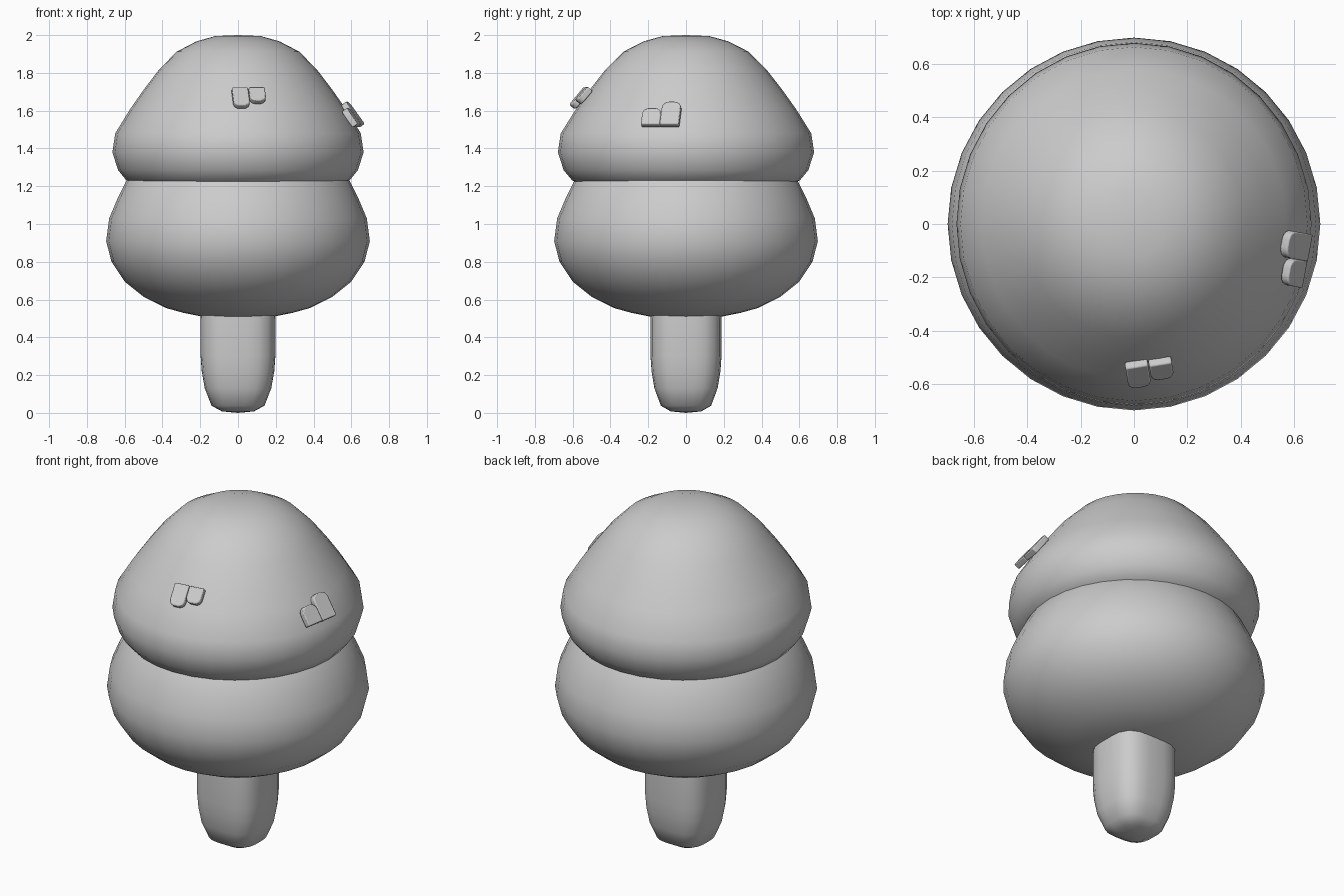
import bpy
import bmesh
import math
from mathutils import Matrix, Vector

if "Cube" in bpy.data.objects:
    bpy.data.objects.remove(bpy.data.objects["Cube"])

grey = bpy.data.materials.new("plain grey")
grey.diffuse_color = (0.6, 0.6, 0.6, 1)
grey.use_nodes = True
grey.node_tree.nodes["Principled BSDF"].inputs["Base Color"].default_value = grey.diffuse_color


def finish(name, bm, angle):
    bmesh.ops.recalc_face_normals(bm, faces=bm.faces)
    mesh = bpy.data.meshes.new(name)
    bm.to_mesh(mesh)
    bm.free()
    mesh.materials.append(grey)
    obj = bpy.data.objects.new(name, mesh)
    bpy.context.collection.objects.link(obj)
    bpy.ops.object.select_all(action='DESELECT')
    obj.select_set(True)
    bpy.context.view_layer.objects.active = obj
    bpy.ops.object.shade_smooth_by_angle(angle=math.radians(angle))
    return obj


def loft(name, profile, sides, sx=1.0, sy=1.0, power=2.0):
    """Stack of (radius, height) rings; power above 2 squares the section."""
    bm = bmesh.new()
    rings = []
    for r, z in profile:
        if r == 0:
            rings.append([bm.verts.new((0, 0, z))] * sides)
            continue
        ring = []
        for i in range(sides):
            a = 2 * math.pi * i / sides
            c, s = math.cos(a), math.sin(a)
            k = r / (abs(c) ** power + abs(s) ** power) ** (1 / power)
            ring.append(bm.verts.new((c * k * sx, s * k * sy, z)))
        rings.append(ring)
    for lo, hi in zip(rings, rings[1:]):
        for i in range(sides):
            j = (i + 1) % sides
            quad = list(dict.fromkeys([lo[i], lo[j], hi[j], hi[i]]))
            bm.faces.new(quad)
    return finish(name, bm, 60)


def plate(name, centre, azimuth, slope, width, length, thick, round_top):
    """Tablet with one rounded end, lying on the sloping crown."""
    w, h, rad = width / 2, length / 2, width * 0.36
    pts = [(-w, -h), (w, -h)]
    for cx, start in ((w - rad, 0), (-w + rad, 90)):
        for i in range(6):
            a = math.radians(start + 18 * i)
            pts.append((cx + rad * math.cos(a), h - rad + rad * math.sin(a)))
    if not round_top:
        pts = [(-x, -y) for x, y in pts]
    # local axes: across, up the slope, outward
    az, sl = math.radians(azimuth), math.radians(slope)
    out = Vector((math.cos(az), math.sin(az), 0))
    across = Vector((-math.sin(az), math.cos(az), 0))
    up = Vector((0, 0, 1)) * math.sin(sl) - out * math.cos(sl)
    normal = across.cross(up)
    frame = Matrix((across, up, normal)).transposed()
    bm = bmesh.new()
    base = bm.faces.new([bm.verts.new((x, y, -thick / 2)) for x, y in pts])
    top = bmesh.ops.extrude_face_region(bm, geom=[base])['geom']
    bmesh.ops.translate(bm, vec=(0, 0, thick),
                        verts=[g for g in top if isinstance(g, bmesh.types.BMVert)])
    bmesh.ops.transform(bm, matrix=Matrix.Translation(centre) @ frame.to_4x4(),
                        verts=bm.verts)
    obj = finish(name, bm, 40)
    bev = obj.modifiers.new("soft edges", 'BEVEL')
    bev.width = 0.006
    bev.segments = 2
    bev.limit_method = 'ANGLE'
    bev.angle_limit = math.radians(40)


# Squarish trunk with a rounded foot
loft("trunk", [(0, 0.0), (0.085, 0.008), (0.14, 0.038), (0.176, 0.13), (0.192, 0.22),
               (0.198, 0.3), (0.198, 0.5), (0.19, 0.65), (0, 0.68)],
     24, 1.0, 0.95, 3.2)

# Lower foliage tier
loft("lower_foliage", [(0, 0.505), (0.19, 0.51), (0.29, 0.53), (0.38, 0.555), (0.5, 0.615),
                       (0.6, 0.695), (0.67, 0.8), (0.698, 0.91), (0.682, 1.03),
                       (0.64, 1.13), (0.59, 1.23), (0.5, 1.32), (0.3, 1.4), (0, 1.43)], 32)

# Upper foliage crown
loft("upper_foliage", [(0, 1.14), (0.3, 1.155), (0.5, 1.19), (0.59, 1.23), (0.635, 1.285),
                       (0.665, 1.38), (0.65, 1.48), (0.57, 1.61), (0.5, 1.71),
                       (0.42, 1.815), (0.325, 1.912), (0.22, 1.967), (0.12, 1.995),
                       (0, 2.0)], 32, 1.0, 1.02)

# Front pair of tablets, rounded ends down
plate("front_tablet_long", (0.015, -0.562, 1.667), -81, 50, 0.086, 0.125, 0.035, False)
plate("front_tablet_short", (0.102, -0.542, 1.68), -81, 50, 0.086, 0.092, 0.035, False)

# Side pair of tablets, rounded ends up
plate("side_tablet_long", (0.606, -0.08, 1.58), -10.5, 54, 0.102, 0.147, 0.035, True)
plate("side_tablet_short", (0.598, -0.182, 1.563), -10.5, 54, 0.102, 0.106, 0.035, True)
